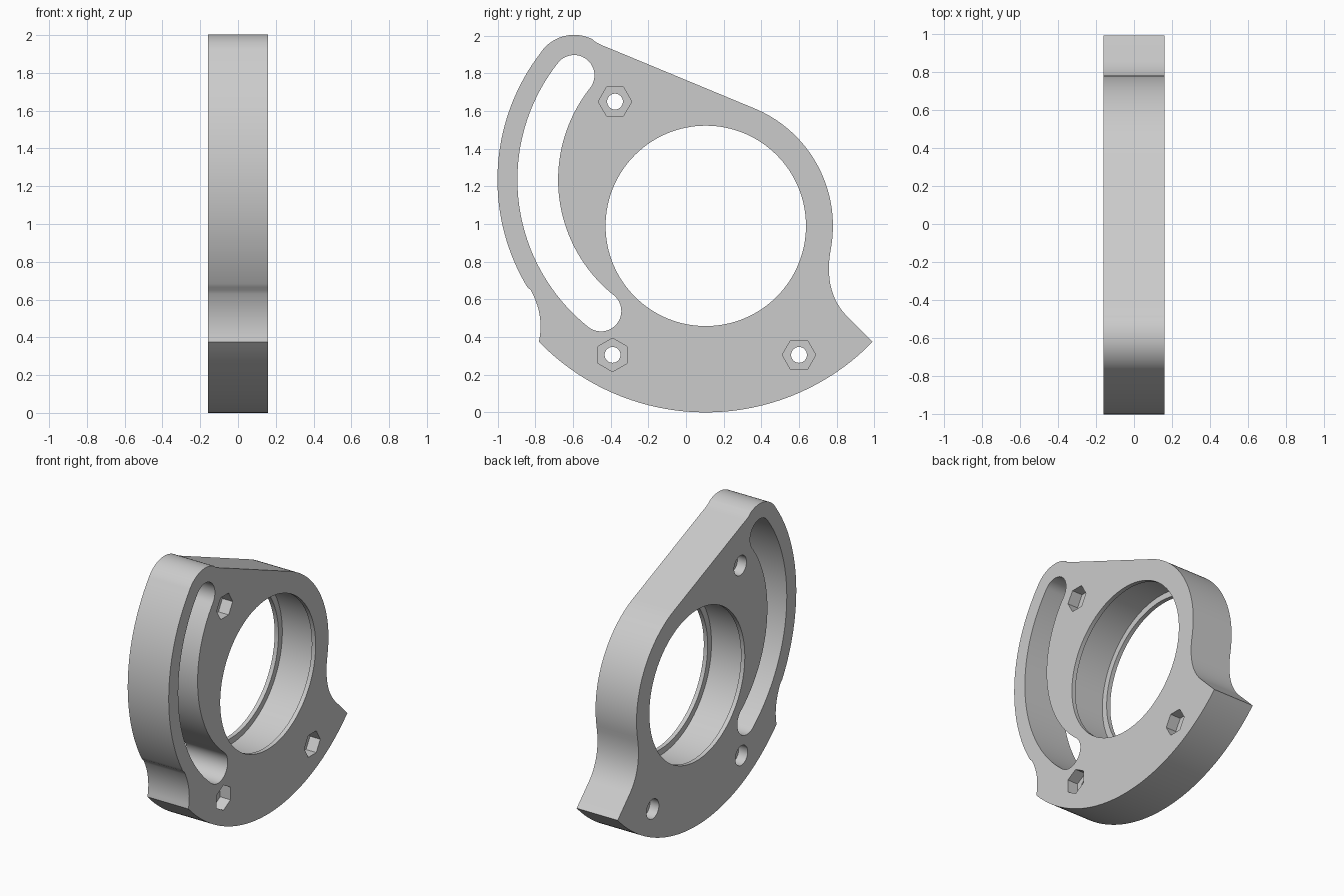
import bpy, bmesh
from math import sin, cos, radians
from mathutils import Vector
from mathutils.geometry import interpolate_bezier

cube = bpy.data.objects.get("Cube")
if cube:
    bpy.data.objects.remove(cube)

HALF = 0.16                # half the plate thickness
SWING = (0.105, 1.235)     # centre of the slot and of the outer arcs
BORE = (0.105, 0.99)       # centre of the large bore
SLOT_R, SLOT_W = 0.892, 0.108

grey = bpy.data.materials.new("grey metal")
grey.use_nodes = True
grey.diffuse_color = (0.6, 0.6, 0.6, 1)
grey.node_tree.nodes["Principled BSDF"].inputs["Base Color"].default_value = grey.diffuse_color


def arc(centre, r, a0, a1, n):
    """Points (y, z) along an arc, angles in degrees."""
    angles = [radians(a0 + (a1 - a0) * i / n) for i in range(n + 1)]
    return [(centre[0] + r * cos(a), centre[1] + r * sin(a)) for a in angles]


def circle(centre, r, n, start=0):
    return arc(centre, r, start, start + 360, n)[:-1]


def bezier(*pts):
    p = [Vector((y, z, 0)) for y, z in pts]
    return [(v.x, v.y) for v in interpolate_bezier(*p, 14)]


def prism(name, outline, x0, x1):
    """Extrude a (y, z) outline along x."""
    bm = bmesh.new()
    face = bm.faces.new([bm.verts.new((x0, y, z)) for y, z in outline])
    out = bmesh.ops.extrude_face_region(bm, geom=[face])
    verts = [v for v in out["geom"] if isinstance(v, bmesh.types.BMVert)]
    bmesh.ops.translate(bm, verts=verts, vec=(x1 - x0, 0, 0))
    bmesh.ops.recalc_face_normals(bm, faces=bm.faces)
    mesh = bpy.data.meshes.new(name)
    bm.to_mesh(mesh)
    bm.free()
    mesh.materials.append(grey)
    ob = bpy.data.objects.new(name, mesh)
    bpy.context.collection.objects.link(ob)
    return ob


# Plate outline, counter-clockwise from the lower left corner
top_end = arc(SWING, SLOT_R, 141.6, 141.6, 1)[0]
outline = arc(SWING, 1.235, 224.2, 315.8, 64)
outline += bezier((0.85, 0.515), (0.77, 0.6), (0.74, 0.72), (0.77, 0.873))
outline += arc(BORE, 0.675, -8, 68, 48)
outline += bezier((-0.38, 1.922), (-0.43, 1.943), (-0.455, 1.95), (-0.485, 1.97))
outline += arc(top_end, 0.215, 62, 141.6, 20)
outline += arc(SWING, 1.106, 142.5, 211, 60)
outline += bezier((-0.825, 0.65), (-0.775, 0.56), (-0.762, 0.47), (-0.779, 0.385))
plate = prism("slotted_plate", outline, -HALF, HALF)

# Curved slot with round ends
low_end = arc(SWING, SLOT_R, 231.4, 231.4, 1)[0]
slot = arc(SWING, SLOT_R + SLOT_W, 141.6, 231.4, 60)
slot += arc(low_end, SLOT_W, 231.4, 411.4, 24)[1:]
slot += arc(SWING, SLOT_R - SLOT_W, 231.4, 141.6, 60)[1:]
slot += arc(top_end, SLOT_W, -38.4, 141.6, 24)[1:-1]
cutters = [prism("slot_cutter", slot, -0.3, 0.3)]

# Large bore with a wider seat between two thin lips
cutters.append(prism("bore_cutter", circle(BORE, 0.532, 128), -0.3, 0.3))
cutters.append(prism("seat_cutter", circle(BORE, 0.575, 128, 1), -HALF + 0.03, HALF - 0.03))

# Bolt holes: hexagonal pocket on one face, round counterbore on the other
for y, z, turn in [(-0.377, 1.65, 0), (-0.39, 0.305, 30), (0.6, 0.305, 0)]:
    cutters.append(prism("bolt_cutter", circle((y, z), 0.042, 32), -0.3, 0.3))
    cutters.append(prism("hex_cutter", circle((y, z), 0.089, 6, turn), HALF - 0.08, 0.3))
    cutters.append(prism("counterbore_cutter", circle((y, z), 0.069, 32), -0.3, -HALF + 0.07))

bpy.context.view_layer.objects.active = plate
for cutter in cutters:
    cutter.hide_render = True
    mod = plate.modifiers.new("cut", "BOOLEAN")
    mod.operation = "DIFFERENCE"
    mod.solver = "EXACT"
    mod.object = cutter
    bpy.ops.object.modifier_apply(modifier=mod.name)
    bpy.data.objects.remove(cutter)

# Smooth curved walls, sharp rims
bpy.ops.object.select_all(action="DESELECT")
plate.select_set(True)
bpy.ops.object.shade_smooth_by_angle(angle=radians(30))
